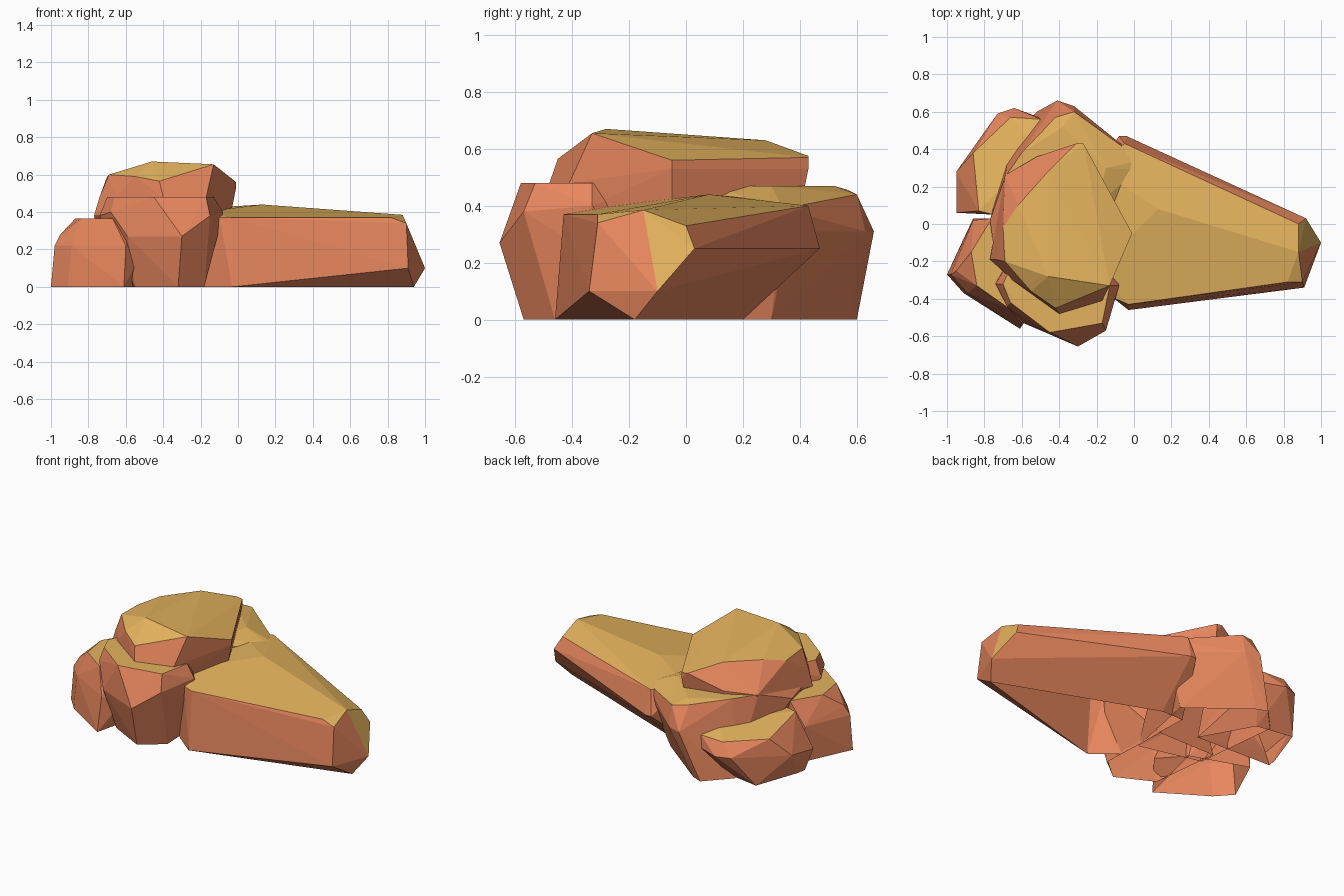
import bpy, bmesh


def material(name, colour):
    m = bpy.data.materials.new(name)
    m.diffuse_color = (*colour, 1)
    return m


SIDE = material("terracotta", (0.80, 0.24, 0.11))
TOP = material("sandy_top", (0.78, 0.45, 0.11))


def rock(name, *points, flat=0.7):
    """Faceted boulder, open underneath: hull of its corners, sandy where it faces up."""
    bm = bmesh.new()
    for p in points:
        bm.verts.new(p)
    res = bmesh.ops.convex_hull(bm, input=bm.verts[:])
    junk = {g for g in res["geom_interior"] + res["geom_unused"]
            if isinstance(g, bmesh.types.BMVert)}
    bmesh.ops.delete(bm, geom=list(junk), context='VERTS')
    bmesh.ops.dissolve_limit(bm, angle_limit=0.05, verts=bm.verts[:], edges=bm.edges[:])
    bmesh.ops.recalc_face_normals(bm, faces=bm.faces[:])
    for f in bm.faces:
        f.normal_update()
        f.material_index = 1 if f.normal.z > flat and f.normal.y < 0.4 else 0
    base = [f for f in bm.faces if all(v.co.z < 0.001 for v in f.verts)]
    bmesh.ops.delete(bm, geom=base, context='FACES')
    me = bpy.data.meshes.new(name)
    bm.to_mesh(me)
    bm.free()
    me.materials.append(SIDE)
    me.materials.append(TOP)
    ob = bpy.data.objects.new(name, me)
    bpy.context.collection.objects.link(ob)
    return ob


def level(z, *xy):
    return [(x, y, z) for x, y in xy]


# long tapering slab on the right
rock("long_slab",
     *level(0, (-0.18, -0.34), (-0.03, -0.46), (0.94, -0.18), (-0.05, 0.2), (-0.2, 0.2)),
     *level(0.25, (-0.08, 0.47), (-0.04, 0.47), (0.92, 0.03)),
     *level(0.37, (-0.1, -0.40), (-0.03, -0.43), (0.11, -0.35), (0.82, -0.31)),
     (0.91, -0.34, 0.10), (1.0, -0.1, 0.10), (0.90, -0.31, 0.34),
     (0.88, -0.15, 0.385), (0.88, 0.0, 0.33), (0.13, 0.08, 0.44),
     (-0.05, 0.43, 0.40), (-0.2, 0.3, 0.42), (-0.2, -0.25, 0.40), flat=0.4)

# front boulder
rock("front_boulder",
     *level(0, (-0.55, -0.45), (-0.32, -0.57), (-0.18, -0.46), (-0.2, 0.0), (-0.6, 0.0)),
     *level(0.27, (-0.59, -0.53), (-0.3, -0.655), (-0.11, -0.40)),
     (-0.15, -0.57, 0.38), (-0.08, -0.33, 0.40), (-0.74, -0.32, 0.38), (-0.68, -0.44, 0.40),
     *level(0.48, (-0.70, -0.32), (-0.66, -0.42), (-0.45, -0.58), (-0.17, -0.53),
            (-0.13, -0.33), (-0.3, -0.1), (-0.6, -0.1)))

# low boulder at the front left
rock("left_boulder",
     *level(0, (-1.0, -0.27), (-0.91, -0.37), (-0.61, -0.56), (-0.5, -0.1), (-0.86, 0.03)),
     *level(0.22, (-0.98, -0.27), (-0.89, -0.37), (-0.6, -0.53), (-0.86, 0.02)),
     (-0.53, -0.45, 0.15), (-0.95, -0.25, 0.28), (-0.60, -0.46, 0.29),
     *level(0.365, (-0.84, -0.33), (-0.67, -0.45), (-0.87, -0.15), (-0.76, 0.03), (-0.6, -0.1)),
     flat=0.85)

# low boulder at the back left
rock("back_left_boulder",
     *level(0, (-0.93, 0.12), (-0.92, 0.18), (-0.82, 0.46), (-0.58, 0.42), (-0.4, 0.1)),
     *level(0.20, (-0.73, 0.59), (-0.64, 0.62), (-0.48, 0.56)),
     (-0.95, 0.06, 0.12), (-0.95, 0.28, 0.16),
     *level(0.28, (-0.86, 0.38), (-0.66, 0.57), (-0.5, 0.56)),
     *level(0.33, (-0.83, 0.07), (-0.75, 0.05), (-0.5, 0.4), (-0.5, 0.05)), flat=0.8)

# broad rear boulder carrying the cap
rock("rear_boulder",
     *level(0, (-0.66, 0.45), (-0.52, 0.60), (-0.45, 0.57), (-0.1, 0.3), (-0.2, -0.2), (-0.6, -0.1)),
     (-0.41, 0.66, 0.31), (-0.32, 0.63, 0.31), (-0.69, 0.28, 0.30), (0.0, 0.36, 0.31),
     (0.04, 0.34, 0.39), (0.02, 0.29, 0.40), (-0.32, 0.60, 0.44), (-0.42, 0.57, 0.455),
     (-0.77, 0.02, 0.38), (-0.74, -0.2, 0.42),
     *level(0.47, (-0.69, 0.25), (-0.6, 0.38), (-0.38, 0.52), (-0.15, 0.30), (-0.2, 0.1),
            (-0.35, -0.2), (-0.68, -0.15)))

# cap stone on top
rock("cap_stone",
     *level(0.38, (-0.77, -0.19), (-0.65, -0.30), (-0.4, -0.46), (-0.17, -0.38), (-0.04, -0.05),
            (-0.28, 0.40), (-0.55, 0.33), (-0.68, 0.22)),
     *level(0.48, (-0.74, -0.19), (-0.65, -0.30), (-0.40, -0.48), (-0.17, -0.41)),
     (-0.01, -0.05, 0.53), (-0.01, -0.05, 0.56), (-0.27, 0.43, 0.53), (-0.27, 0.43, 0.57),
     (-0.31, 0.43, 0.575), (-0.69, 0.26, 0.47), (-0.52, 0.36, 0.49),
     (-0.42, -0.45, 0.565), (-0.55, -0.36, 0.59), (-0.69, -0.2, 0.60), (-0.70, -0.02, 0.59),
     (-0.54, -0.27, 0.64), (-0.46, -0.28, 0.67), (-0.20, -0.32, 0.66), (-0.13, -0.33, 0.655),
     (-0.62, 0.10, 0.62), (-0.46, 0.28, 0.63), flat=0.8)
